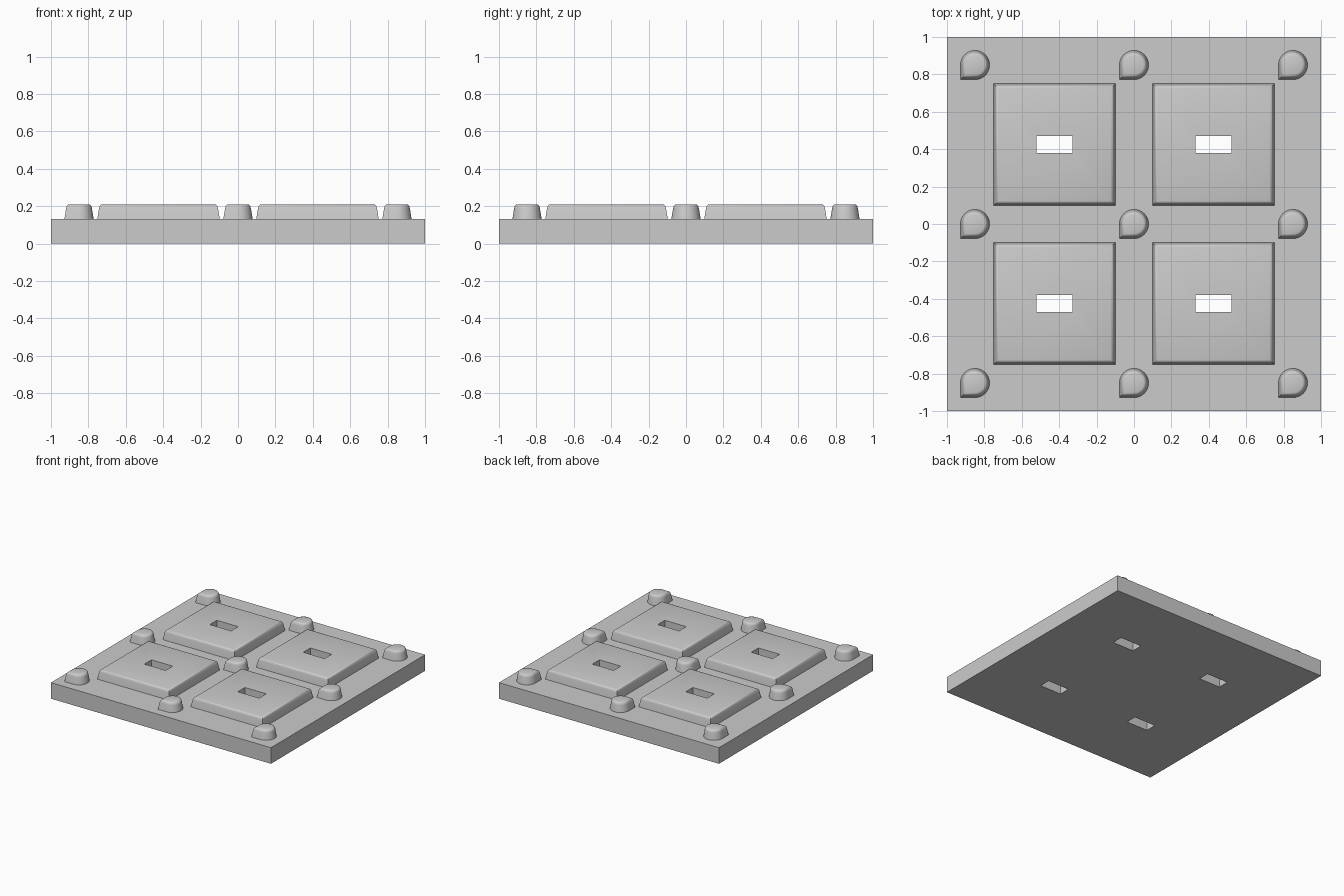
import bpy, bmesh, math

cube = bpy.data.objects.get("Cube")
if cube:
    bpy.data.objects.remove(cube, do_unlink=True)

GREY = (0.6, 0.6, 0.6, 1)
mat = bpy.data.materials.new("plain grey")
mat.use_nodes = True
mat.diffuse_color = GREY
mat.node_tree.nodes["Principled BSDF"].inputs["Base Color"].default_value = GREY

PLATE_TOP = 0.132
PAD_POS = 0.425               # pad centre offset from the middle
PAD_HALF = 0.327
SLOT_X, SLOT_Y = 0.097, 0.046  # half sizes of the through slots
PEG_POS = 0.85
PEG_R = 0.078
# Side profile of the raised parts: (inset, height)
EDGE = [(0, PLATE_TOP), (0.009, 0.188), (0.012, 0.199), (0.018, 0.207), (0.027, 0.21)]


def finish(bm, name, loc=(0, 0, 0)):
    bmesh.ops.recalc_face_normals(bm, faces=bm.faces)
    mesh = bpy.data.meshes.new(name)
    bm.to_mesh(mesh)
    bm.free()
    mesh.materials.append(mat)
    obj = bpy.data.objects.new(name, mesh)
    obj.location = loc
    bpy.context.collection.objects.link(obj)
    bpy.ops.object.select_all(action="DESELECT")
    obj.select_set(True)
    bpy.context.view_layer.objects.active = obj
    bpy.ops.object.shade_smooth_by_angle(angle=math.radians(35))
    return obj


def rectangle(hx, hy):
    return [(-hx, -hy), (hx, -hy), (hx, hy), (-hx, hy)]


def loft(rings, cap):
    """Skin a list of (outline, height) rings."""
    bm = bmesh.new()
    loops = [[bm.verts.new((x, y, z)) for x, y in pts] for pts, z in rings]
    for a, b in zip(loops, loops[1:]):
        for i in range(len(a)):
            j = (i + 1) % len(a)
            bm.faces.new((a[i], a[j], b[j], b[i]))
    if cap:
        bm.faces.new(loops[-1])
    return bm


# Base plate: grid of cells, leaving out the four slots, then extruded
xs = [-1] + [s * PAD_POS + d * SLOT_X for s in (-1, 1) for d in (-1, 1)] + [1]
ys = [-1] + [s * PAD_POS + d * SLOT_Y for s in (-1, 1) for d in (-1, 1)] + [1]
bm = bmesh.new()
grid = [[bm.verts.new((x, y, 0)) for y in ys] for x in xs]
for i in range(5):
    for j in range(5):
        if i % 2 and j % 2:
            continue
        bm.faces.new((grid[i][j], grid[i + 1][j], grid[i + 1][j + 1], grid[i][j + 1]))
top = bmesh.ops.extrude_face_region(bm, geom=bm.faces[:], use_keep_orig=True)
bmesh.ops.translate(bm, vec=(0, 0, PLATE_TOP),
                    verts=[g for g in top["geom"] if isinstance(g, bmesh.types.BMVert)])
finish(bm, "base_plate")

# Square pads with a slot through the middle
for sx, side in ((-1, "right"), (1, "left")):
    for sy, end in ((-1, "front"), (1, "back")):
        rings = [(rectangle(PAD_HALF - d, PAD_HALF - d), z) for d, z in EDGE]
        slot = rectangle(SLOT_X, SLOT_Y)
        rings += [(slot, EDGE[-1][1]), (slot, PLATE_TOP)]
        finish(loft(rings, False), f"pad_{end}_{side}", (sx * PAD_POS, sy * PAD_POS, 0))

# Teardrop pegs: three-quarter circle with one square corner
STEPS = 30
arc = [math.radians(-90 + 270 * k / STEPS) for k in range(STEPS + 1)]
drop = [(math.cos(a), math.sin(a)) for a in arc] + [(-1, -1)]
for row, end in ((-1, "front"), (0, "middle"), (1, "back")):
    for col, side in ((-1, "right"), (0, "centre"), (1, "left")):
        rings = [([(x * (PEG_R - d), y * (PEG_R - d)) for x, y in drop], z) for d, z in EDGE]
        finish(loft(rings, True), f"peg_{end}_{side}", (col * PEG_POS, row * PEG_POS, 0))
